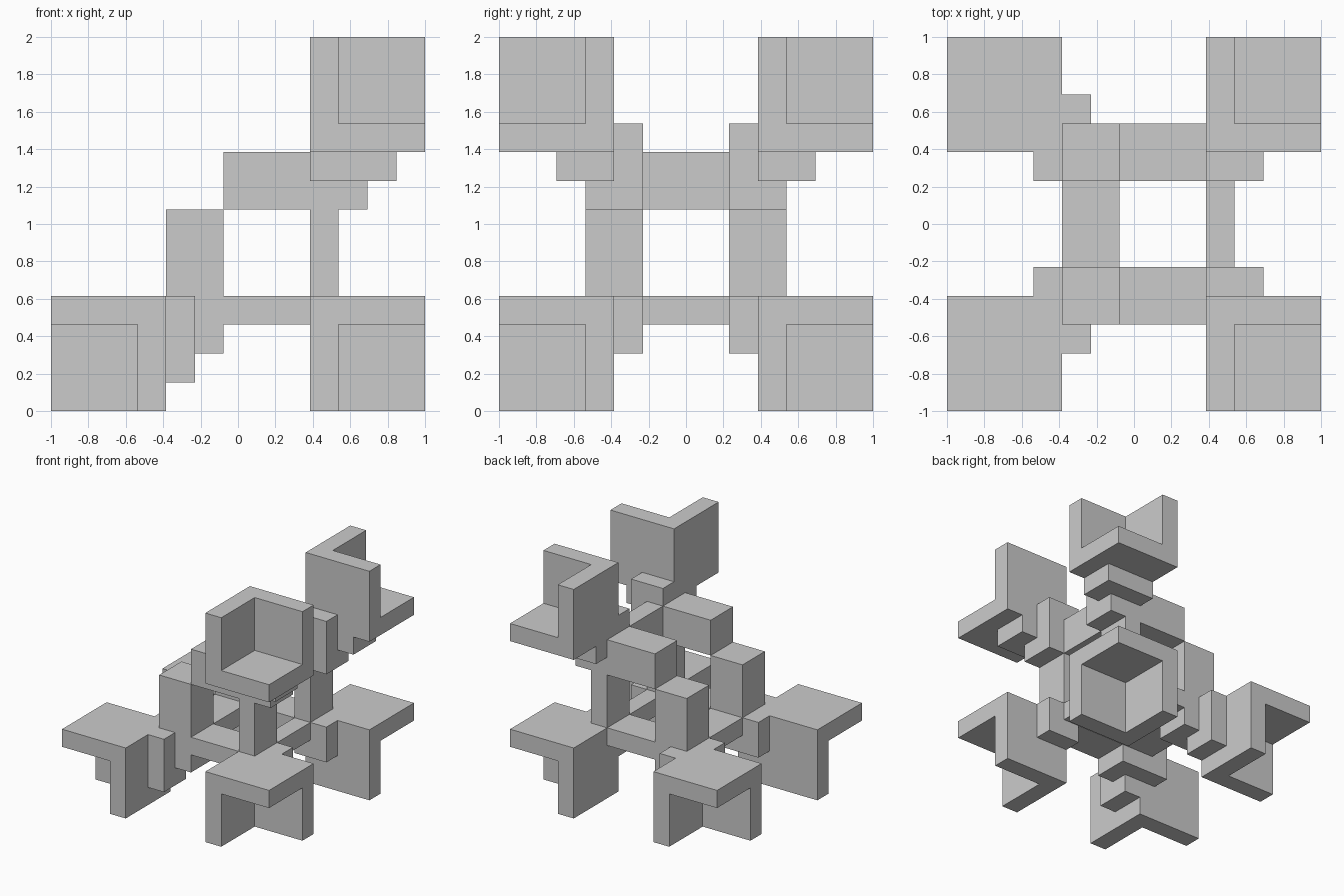
import bpy, bmesh, math
from itertools import product
from mathutils import Vector

if "Cube" in bpy.data.objects:
    bpy.data.objects.remove(bpy.data.objects["Cube"])

N = 13            # the model sits on a 13-unit cubic grid
S = 2 / N         # one grid unit
owner = {}        # grid cell -> part name


def mirror_y(b):
    x, y, z = b
    return (x, (N - y[1], N - y[0]), z)


def swap_xz(b):
    # reflection across the diagonal plane x + z = N
    x, y, z = b
    return ((N - z[1], N - z[0]), y, (N - x[1], N - x[0]))


def cells(b):
    return product(*(range(*r) for r in b))


def add(name, box, swap=False, mirror=True, hollow=None):
    """Fill a box and its reflected copies; hollow is left empty."""
    sets = [("", lambda b: b)]
    if swap:
        sets.append(("_low_left", swap_xz))
    for tag, f in sets:
        for side, g in (("_back", lambda b: b), ("_front", mirror_y))[:2 if mirror else 1]:
            skip = set(cells(g(f(hollow)))) if hollow else set()
            for c in cells(g(f(box))):
                if c not in skip:
                    owner.setdefault(c, name + tag + (side if mirror else ""))


# Hollow outward-facing corner pieces
add("upper_corner", ((9, 13), (9, 13), (9, 13)), swap=True,
    hollow=((10, 13), (10, 13), (10, 13)))
add("lower_right_corner", ((9, 13), (9, 13), (0, 4)),
    hollow=((10, 13), (10, 13), (0, 3)))

# Stepped joints between corners and central frame
add("joint", ((9, 12), (9, 11), (8, 9)), swap=True)
add("joint", ((9, 11), (8, 9), (8, 10)), swap=True)
add("joint", ((9, 11), (8, 10), (7, 8)), swap=True)
add("lower_right_joint", ((9, 11), (8, 9), (2, 4)))

# Central cage bars
add("thick_bar", ((6, 9), (8, 10), (7, 9)), swap=True)
add("thin_bar", ((9, 10), (8, 10), (4, 7)), swap=True)
add("cross_bar", ((9, 10), (5, 8), (7, 9)), swap=True, mirror=False)
add("lower_right_cross_bar", ((9, 10), (5, 8), (3, 4)), mirror=False)


def build(name):
    """Make the exposed faces of one part and merge the flat ones."""
    bm = bmesh.new()
    for c in (c for c, n in owner.items() if n == name):
        for axis, side in product(range(3), (0, 1)):
            nb = list(c)
            nb[axis] += 1 if side else -1
            if tuple(nb) in owner:
                continue
            u, v = (axis + 1) % 3, (axis + 2) % 3
            quad = []
            for du, dv in ((0, 0), (1, 0), (1, 1), (0, 1)):
                p = list(c)
                p[axis] += side
                p[u] += du
                p[v] += dv
                quad.append(bm.verts.new(Vector(p) * S - Vector((1, 1, 0))))
            bm.faces.new(quad if side else quad[::-1])
    bmesh.ops.remove_doubles(bm, verts=bm.verts, dist=1e-4)
    bmesh.ops.dissolve_limit(bm, angle_limit=math.radians(1),
                             verts=bm.verts, edges=bm.edges)
    mesh = bpy.data.meshes.new(name)
    bm.to_mesh(mesh)
    bm.free()
    bpy.context.collection.objects.link(bpy.data.objects.new(name, mesh))


for part in sorted(set(owner.values())):
    build(part)
